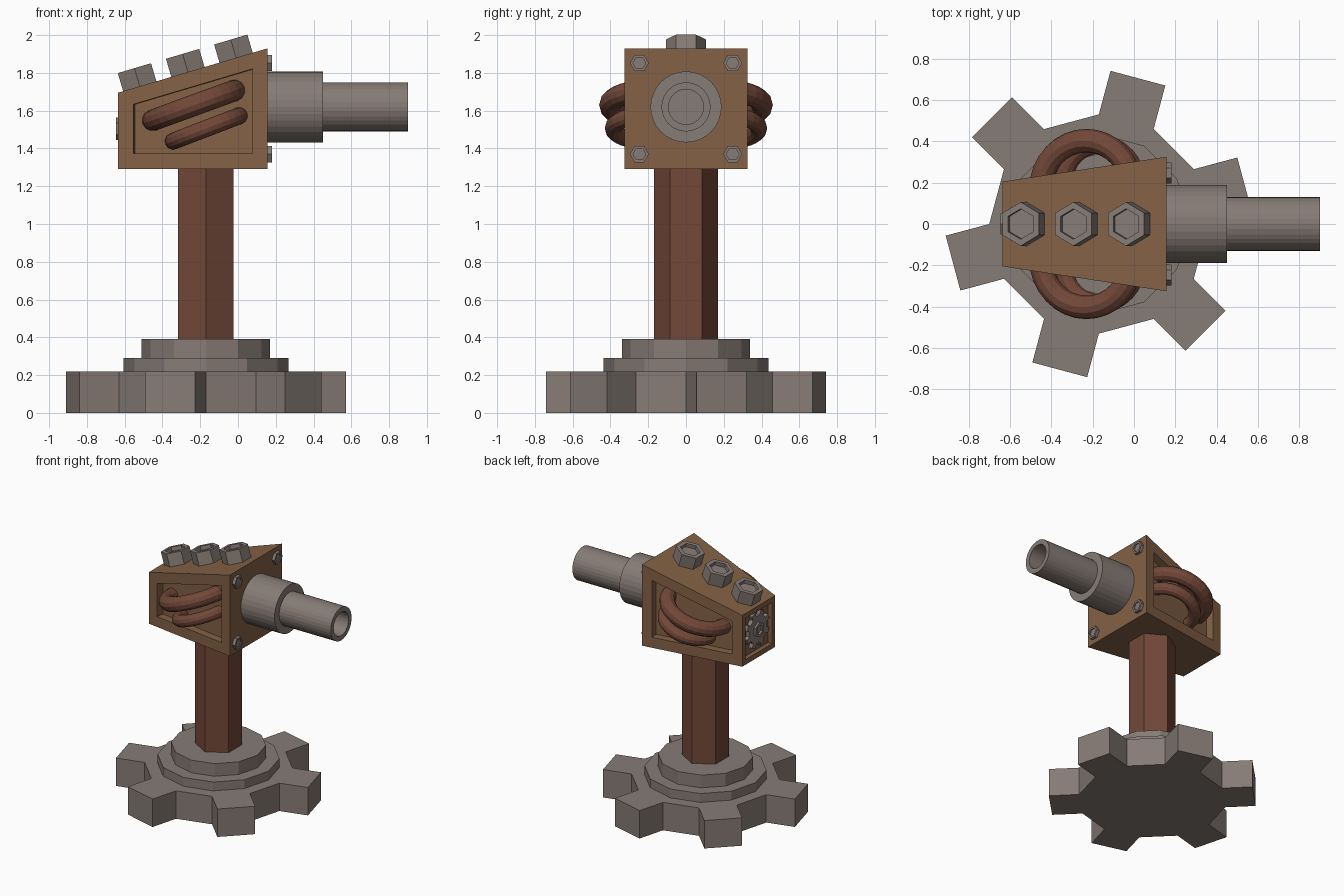
import bpy, bmesh
from math import sin, cos, pi, radians, atan2
from mathutils import Matrix, Vector

if "Cube" in bpy.data.objects:
    bpy.data.objects.remove(bpy.data.objects["Cube"])


def mat(name, col):
    m = bpy.data.materials.new(name)
    m.diffuse_color = (*col, 1)
    m.use_nodes = True
    m.node_tree.nodes["Principled BSDF"].inputs["Base Color"].default_value = m.diffuse_color
    return m


STEEL = mat("steel", (0.24, 0.20, 0.18))
COPPER = mat("copper", (0.17, 0.065, 0.04))
BRONZE = mat("bronze", (0.23, 0.12, 0.06))


def finish(name, bm, material, matrix=Matrix()):
    bmesh.ops.recalc_face_normals(bm, faces=bm.faces)
    me = bpy.data.meshes.new(name)
    bm.to_mesh(me)
    bm.free()
    me.materials.append(material)
    ob = bpy.data.objects.new(name, me)
    ob.matrix_world = matrix
    bpy.context.collection.objects.link(ob)
    return ob


def sink_face(bm, face, border, depth):
    bmesh.ops.inset_individual(bm, faces=[face], thickness=border, use_even_offset=True)
    shift = -face.normal * depth
    if depth:
        r = bmesh.ops.extrude_discrete_faces(bm, faces=[face])
        bmesh.ops.translate(bm, verts=r["faces"][0].verts, vec=shift)


def prism(name, pts, height, material, matrix=Matrix(), border=0, sink=0):
    """Extrude a 2D outline up local z, optionally with a sunken top."""
    bm = bmesh.new()
    f = bm.faces.new([bm.verts.new((x, y, 0)) for x, y in pts])
    r = bmesh.ops.extrude_face_region(bm, geom=[f])
    bmesh.ops.translate(bm, verts=[v for v in r["geom"] if isinstance(v, bmesh.types.BMVert)],
                        vec=(0, 0, height))
    bmesh.ops.recalc_face_normals(bm, faces=bm.faces)
    if border:
        top = max(bm.faces, key=lambda q: q.calc_center_median().z)
        sink_face(bm, top, border, sink)
    return finish(name, bm, material, matrix)


def ngon(n, r, start=0.0):
    return [(r * cos(start + 2 * pi * k / n), r * sin(start + 2 * pi * k / n)) for k in range(n)]


def gear_outline(n, root, tip, start):
    pts, h = [], pi / (2 * n)
    for k in range(n):
        a = start + 2 * pi * k / n
        d, t = Vector((cos(a), sin(a))), Vector((-sin(a), cos(a)))
        w = root * sin(h)
        for rad, s in ((root * cos(h), -w), (tip, -w), (tip, w), (root * cos(h), w)):
            pts.append(tuple(d * rad + t * s))
    return pts


def at(x, y, z):
    return Matrix.Translation((x, y, z))


CX = -0.17
# Gear base, stepped plinth and hexagonal post
prism("gear_base", gear_outline(6, 0.53, 0.73, radians(15)), 0.22, STEEL, at(CX, 0, 0))
prism("lower_step", ngon(12, 0.437), 0.07, STEEL, at(CX, 0, 0.22))
prism("upper_step", ngon(12, 0.34), 0.10, STEEL, at(CX, 0, 0.29))
prism("post", ngon(6, 0.17, pi / 2), 0.92, COPPER, at(CX, 0, 0.38))

# Wedge housing with recessed side and back panels
XB, XF, Z0, ZB, ZF = -0.635, 0.157, 1.29, 1.695, 1.93
bm = bmesh.new()
back = [bm.verts.new((XB, y, z)) for y, z in ((-.205, Z0), (.205, Z0), (.205, ZB), (-.205, ZB))]
front = [bm.verts.new((XF, y, z)) for y, z in ((-.325, Z0), (.325, Z0), (.325, ZF), (-.325, ZF))]
bm.faces.new(back)
bm.faces.new(front)
for i in range(4):
    j = (i + 1) % 4
    bm.faces.new((back[i], back[j], front[j], front[i]))
bmesh.ops.recalc_face_normals(bm, faces=bm.faces)
bm.normal_update()
sides = [f for f in bm.faces if abs(f.normal.y) > 0.8]
rear = [f for f in bm.faces if f.normal.x < -0.8]
for f in sides:
    sink_face(bm, f, 0.082, 0.06)
for f in rear:
    sink_face(bm, f, 0.04, 0.035)
finish("housing", bm, BRONZE)

# Barrel pointing along +x
to_x = Matrix.Rotation(pi / 2, 4, 'Y')
prism("barrel_collar", ngon(32, 0.188), 0.30, STEEL, at(0.15, 0, 1.62) @ to_x)
prism("barrel", ngon(32, 0.13), 0.46, STEEL, at(0.44, 0, 1.62) @ to_x, 0.037, 0.3)

# Small corner bolts on the front face
for y in (-0.247, 0.247):
    for z in (1.37, 1.852):
        prism("corner_bolt", ngon(6, 0.05, pi / 2), 0.028, STEEL,
              at(0.153, y, z) @ to_x, 0.014, 0.008)

# Large hex bolts on the sloping roof
slope = atan2(ZF - ZB, XF - XB)
tilt = Matrix.Rotation(-slope, 4, 'Y')
for x in (-0.52, -0.265, -0.01):
    z = ZB + (x - XB) * (ZF - ZB) / (XF - XB)
    prism("roof_bolt", ngon(6, 0.106, pi / 2), 0.11, STEEL,
          at(x, 0, z) @ tilt @ at(0, 0, -0.01), 0.028, 0.03)

# Small gear with a hub in the back panel
to_back = Matrix.Rotation(-pi / 2, 4, 'Y')
prism("back_gear", gear_outline(8, 0.11, 0.142, pi / 8), 0.035, STEEL,
      at(-0.595, 0, 1.505) @ to_back)
prism("back_gear_hub", ngon(6, 0.06), 0.05, STEEL, at(-0.595, 0, 1.505) @ to_back, 0.02, 0.015)


# Coils looping out of both side panels
def coil(name, centre, major, minor, angle, n=32, m=12):
    bm = bmesh.new()
    rings = []
    for i in range(n):
        a = 2 * pi * i / n
        rings.append([bm.verts.new(((major + minor * cos(b)) * cos(a),
                                    (major + minor * cos(b)) * sin(a), minor * sin(b)))
                      for b in (2 * pi * k / m for k in range(m))])
    for i in range(n):
        p, q = rings[i], rings[(i + 1) % n]
        for k in range(m):
            bm.faces.new((p[k], q[k], q[(k + 1) % m], p[(k + 1) % m]))
    finish(name, bm, COPPER, at(*centre) @ Matrix.Rotation(-angle, 4, 'Y'))


for s in (-1, 1):
    coil("upper_coil", (-0.23, s * 0.168, 1.63), 0.235, 0.057, radians(20))
    coil("lower_coil", (-0.165, s * 0.195, 1.507), 0.19, 0.045, radians(21))
